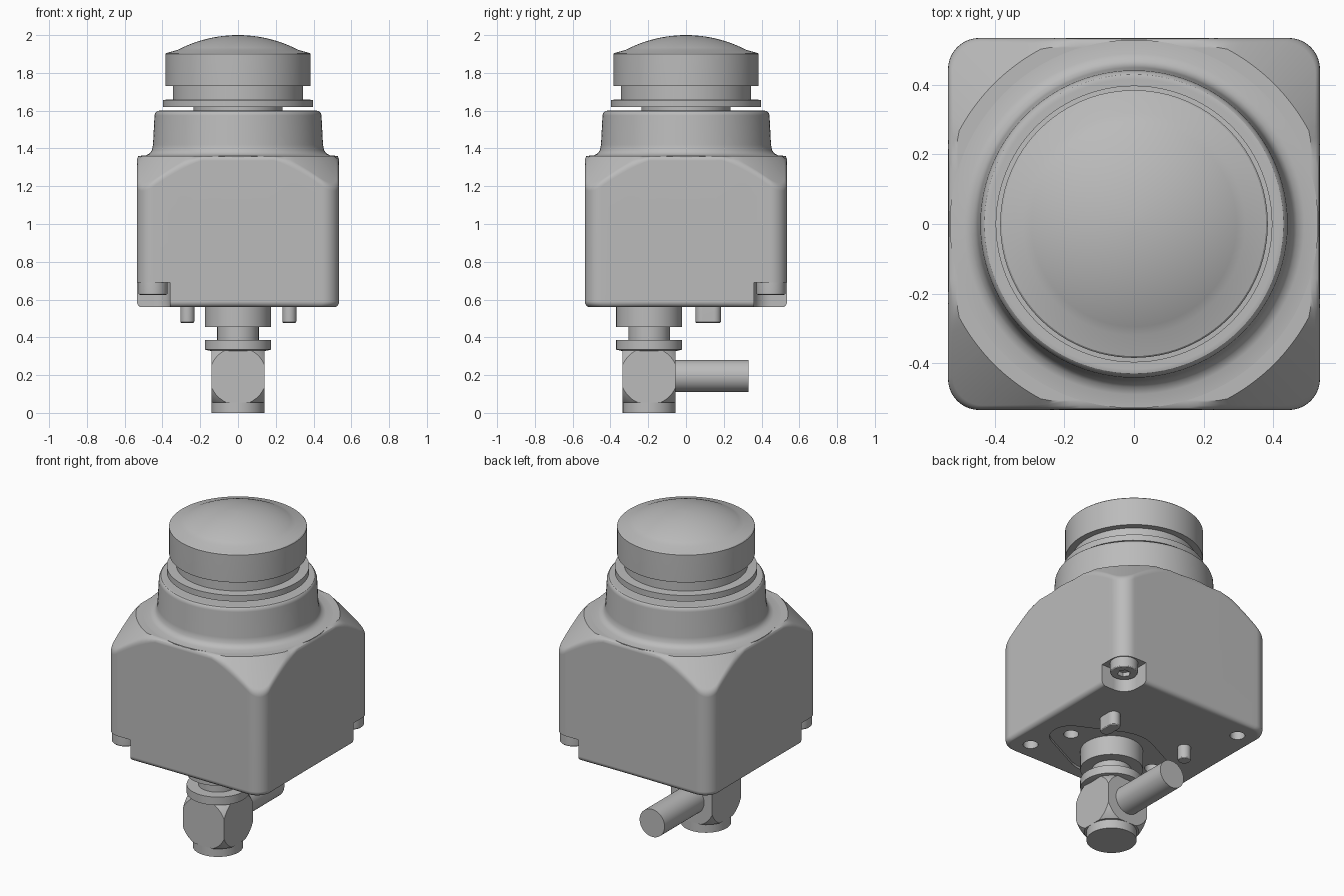
import bpy, bmesh, math
from mathutils import Vector

cube = bpy.data.objects.get("Cube")
if cube:
    bpy.data.objects.remove(cube, do_unlink=True)

grey = bpy.data.materials.new("light_grey")
grey.use_nodes = True
grey.diffuse_color = (0.5, 0.5, 0.5, 1)
grey.node_tree.nodes["Principled BSDF"].inputs["Base Color"].default_value = (0.5, 0.5, 0.5, 1)


def add_object(name, bm):
    bmesh.ops.recalc_face_normals(bm, faces=bm.faces)
    mesh = bpy.data.meshes.new(name)
    bm.to_mesh(mesh)
    bm.free()
    mesh.materials.append(grey)
    obj = bpy.data.objects.new(name, mesh)
    bpy.context.collection.objects.link(obj)
    return obj


def loft(name, rings):
    """Skin a stack of closed rings and cap both ends."""
    bm = bmesh.new()
    loops = [[bm.verts.new(p) for p in ring] for ring in rings]
    n = len(loops[0])
    for a, b in zip(loops, loops[1:]):
        for i in range(n):
            j = (i + 1) % n
            bm.faces.new((a[i], a[j], b[j], b[i]))
    bm.faces.new(loops[0][::-1])
    bm.faces.new(loops[-1])
    return add_object(name, bm)


def lathe(name, profile, y=0, segments=96):
    angles = [math.tau * i / segments for i in range(segments)]
    return loft(name, [[(r * math.cos(a), y + r * math.sin(a), z) for a in angles]
                       for r, z in profile])


def slab(name, circles, z0, z1, segments=32):
    """Straight-sided solid wrapped around one or more circles (x, y, radius)."""
    bm = bmesh.new()
    for x, y, r in circles:
        for i in range(segments):
            a = math.tau * i / segments
            for z in (z0, z1):
                bm.verts.new((x + r * math.cos(a), y + r * math.sin(a), z))
    hull = bmesh.ops.convex_hull(bm, input=bm.verts)
    spare = {v for v in hull["geom_interior"] + hull["geom_unused"]
             if isinstance(v, bmesh.types.BMVert)}
    bmesh.ops.delete(bm, geom=list(spare), context="VERTS")
    bmesh.ops.dissolve_limit(bm, angle_limit=0.01, verts=bm.verts, edges=bm.edges)
    return add_object(name, bm)


def activate(obj):
    bpy.ops.object.select_all(action="DESELECT")
    obj.select_set(True)
    bpy.context.view_layer.objects.active = obj


def combine(obj, tool, operation="DIFFERENCE"):
    activate(obj)
    mod = obj.modifiers.new("cut", "BOOLEAN")
    mod.operation, mod.solver, mod.object = operation, "EXACT", tool
    bpy.ops.object.modifier_apply(modifier=mod.name)
    bpy.data.objects.remove(tool, do_unlink=True)


def bevel(obj, width, segments=3):
    activate(obj)
    mod = obj.modifiers.new("bevel", "BEVEL")
    mod.width, mod.segments, mod.limit_method = width, segments, "ANGLE"
    mod.angle_limit = math.radians(50)
    bpy.ops.object.modifier_apply(modifier=mod.name)


# Housing: rounded square whose upper corners are cut by a cone
HALF, CORNER, BASE, TOP, CONE = 0.535, 0.09, 0.56, 1.36, 0.57
outline = []
for side in range(4):
    turn = side * math.pi / 2
    points = [(HALF, (HALF - CORNER) * (i / 14 - 1)) for i in range(28)]
    for i in range(10):
        a = math.pi / 2 * i / 10
        points.append((HALF - CORNER + CORNER * math.cos(a), HALF - CORNER + CORNER * math.sin(a)))
    for x, y in points:
        outline.append((math.hypot(x, y), math.atan2(y, x) + turn))


def housing_profile(r):
    knee = Vector((r, TOP - max(0, r - CONE) * 1.07))
    rim = Vector((min(CONE, r - 0.03), TOP))
    low = knee - Vector((0, 0.025))
    high = knee + (rim - knee).normalized() * 0.025
    fillet = [low * (1 - t) ** 2 + knee * 2 * t * (1 - t) + high * t * t
              for t in (0, 0.25, 0.5, 0.75, 1)]
    foot = [(r - 0.03 * (1 - math.sin(a)), BASE + 0.03 * (1 - math.cos(a)))
            for a in (math.pi / 8 * k for k in range(5))]
    return foot + fillet + [rim]


columns = [[(r * math.cos(a), r * math.sin(a), z) for r, z in housing_profile(R)]
           for R, a in outline]
housing = loft("housing", list(zip(*columns)))

# Recessed flange seat, holes and two corner notches in the housing
STEM_Y = -0.195
combine(housing, slab("seat_cutter", [(0, STEM_Y, 0.25), (-0.295, STEM_Y, 0.12),
                                      (0.295, STEM_Y, 0.12)], 0.5, 0.575))
for x, y in ((0.295, STEM_Y), (-0.295, STEM_Y), (0.41, -0.41), (-0.41, 0.41)):
    combine(housing, slab("hole_cutter", [(x, y, 0.042)], 0.5, 0.65))
for s in (-1, 1):
    a, b = s * 0.45, s * 0.7
    combine(housing, slab("notch_cutter", [(a, a, 0.09), (a, b, 0.09), (b, a, 0.09)], 0.5, 0.69))
    # Cap screw with a star-like socket
    screw = slab("corner_screw_" + ("front" if s < 0 else "back"), [(a, a, 0.078)], 0.625, 0.7)
    bevel(screw, 0.01)
    combine(screw, slab("socket_cutter", [(a, a, 0.038)], 0.6, 0.65, 6))

# Collar and push button
lathe("collar", [(0.53, 1.35), (0.53, 1.36), (0.49, 1.363), (0.469, 1.373), (0.456, 1.39), (0.45, 1.42),
                 (0.442, 1.575), (0.437, 1.59), (0.43, 1.597), (0.417, 1.6)])
lathe("button_neck", [(0.235, 1.59), (0.235, 1.63)])
lathe("button_flange", [(0.398, 1.62), (0.398, 1.657), (0.345, 1.66), (0.345, 1.74)])
DOME = 0.69
dome = [(DOME * math.sin(a), 2 - DOME * (1 - math.cos(a)))
        for a in (math.asin(0.32 / DOME) * (1 - k / 12) for k in range(12))]
lathe("button_cap", [(0.345, 1.73), (0.383, 1.73), (0.385, 1.735), (0.385, 1.9), (0.38, 1.905)]
      + dome + [(0.005, 2)])

# Locating pins under the housing
bevel(slab("oblong_pin", [(0.272, 0.087, 0.037), (0.272, 0.148, 0.037)], 0.475, 0.58), 0.01)
bevel(slab("round_pin", [(-0.268, 0.117, 0.037)], 0.475, 0.58), 0.01)

# Cable gland stem
lathe("gland_stem", [(0.11, 0.32), (0.175, 0.335), (0.175, 0.385), (0.11, 0.385),
                     (0.11, 0.455), (0.175, 0.455), (0.175, 0.6)], STEM_Y, 64)

# Elbow block with spherically trimmed corners
bm = bmesh.new()
bmesh.ops.create_cube(bm, size=0.28)
bmesh.ops.translate(bm, verts=bm.verts, vec=(0, STEM_Y, 0.195))
elbow = add_object("elbow_block", bm)
bm = bmesh.new()
bmesh.ops.create_uvsphere(bm, u_segments=64, v_segments=32, radius=0.207)
bmesh.ops.translate(bm, verts=bm.verts, vec=(0, STEM_Y, 0.195))
combine(elbow, add_object("trim_ball", bm), "INTERSECT")
lathe("elbow_cap", [(0.14, 0), (0.14, 0.06)], STEM_Y, 64)

# Cable leaving towards the back
cable = slab("cable", [(0, 0, 0.085)], -0.16, 0.33, 48)
cable.rotation_euler.x = -math.pi / 2
cable.location.z = 0.195

# Smooth shading with crisp edges
for obj in bpy.context.collection.objects:
    if obj.type == "MESH" and obj.data.materials and obj.data.materials[0] == grey:
        activate(obj)
        bpy.ops.object.shade_smooth_by_angle(angle=math.radians(28))
        obj.modifiers.new("even_normals", "WEIGHTED_NORMAL").keep_sharp = True
